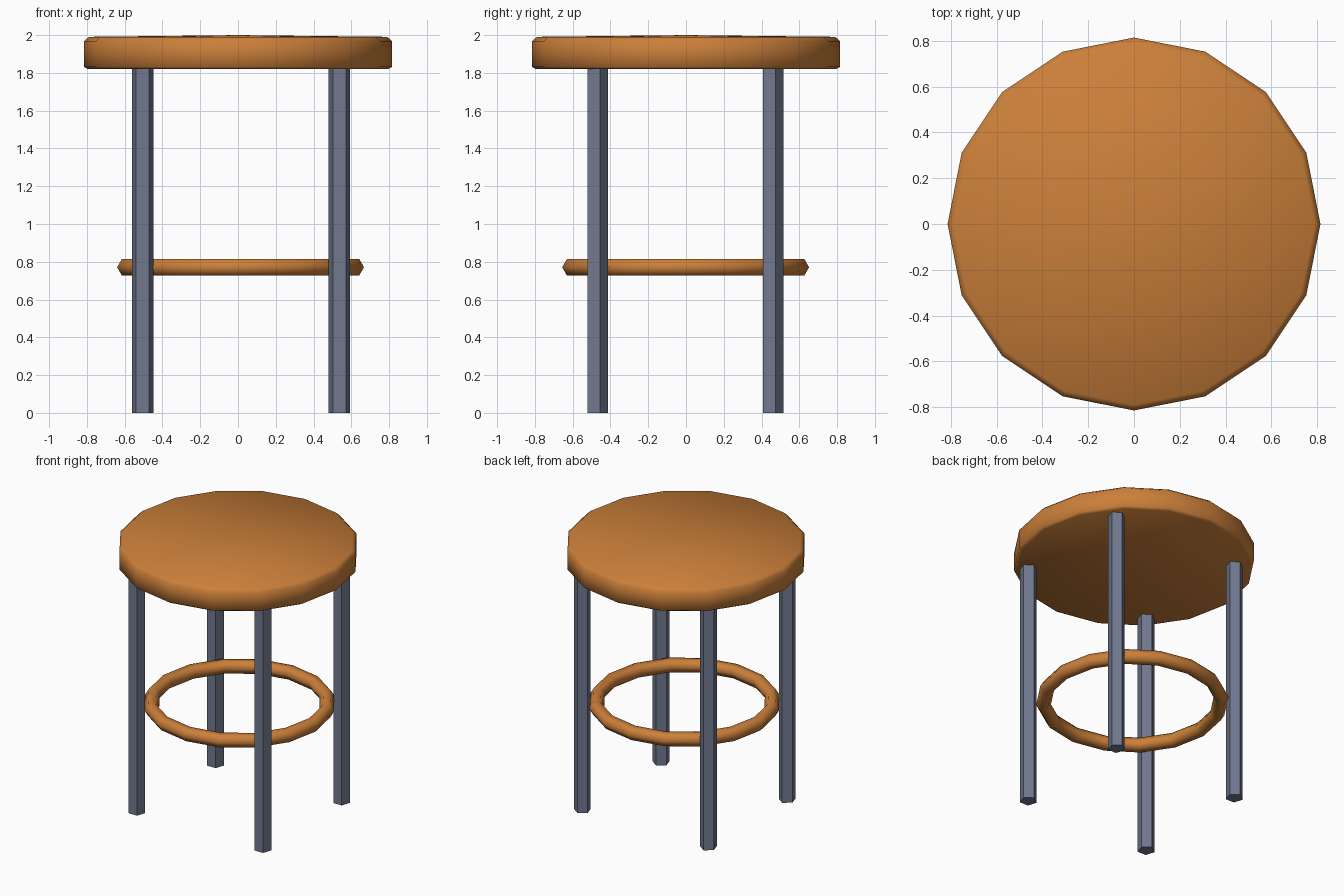
import bpy, bmesh, math

if "Cube" in bpy.data.objects:
    bpy.data.objects.remove(bpy.data.objects["Cube"])


def material(name, rgb):
    m = bpy.data.materials.new(name)
    m.diffuse_color = (*rgb, 1)
    m.use_nodes = True
    m.node_tree.nodes["Principled BSDF"].inputs["Base Color"].default_value = m.diffuse_color
    return m


WOOD = material("orange_wood", (0.60, 0.215, 0.042))
METAL = material("blue_grey_metal", (0.165, 0.19, 0.275))


def finish(ob, name, mat, angle):
    ob.name = name
    ob.data.materials.append(mat)
    if angle:
        bpy.ops.object.shade_smooth_by_angle(angle=math.radians(angle))


# Seat: 16-sided cushion turned from a profile, slightly domed top
SIDES = 16
profile = [(0.795, 1.82), (0.815, 1.832), (0.815, 1.968), (0.79, 1.991)]
bm = bmesh.new()
rings = [[bm.verts.new((r * math.cos(2 * math.pi * i / SIDES),
                        r * math.sin(2 * math.pi * i / SIDES), z))
          for i in range(SIDES)] for r, z in profile]
for lo, hi in zip(rings, rings[1:]):
    for i in range(SIDES):
        j = (i + 1) % SIDES
        bm.faces.new((lo[i], lo[j], hi[j], hi[i]))
bm.faces.new(rings[0][::-1])
top = bm.verts.new((0, 0, 2.0))
for i in range(SIDES):
    bm.faces.new((rings[-1][i], rings[-1][(i + 1) % SIDES], top))
mesh = bpy.data.meshes.new("seat")
bm.to_mesh(mesh)
bm.free()
seat = bpy.data.objects.new("seat", mesh)
bpy.context.collection.objects.link(seat)
bpy.context.view_layer.objects.active = seat
seat.select_set(True)
finish(seat, "seat", WOOD, 60)

# Legs: pentagonal bars with a flat face to the front
for fb, y in (("front", -0.473), ("back", 0.456)):
    for lr, x in (("left", -0.505), ("right", 0.537)):
        bpy.ops.mesh.primitive_cylinder_add(vertices=5, radius=0.0595, depth=1.83,
                                            location=(x, y, 0.915))
        finish(bpy.context.object, f"{fb}_{lr}_leg", METAL, 0)

# Foot ring: 16-sided hoop with a hexagonal section
bpy.ops.mesh.primitive_torus_add(major_segments=16, minor_segments=6,
                                 major_radius=0.603, minor_radius=0.0505,
                                 location=(0.0135, -0.002, 0.771))
finish(bpy.context.object, "foot_ring", WOOD, 75)
